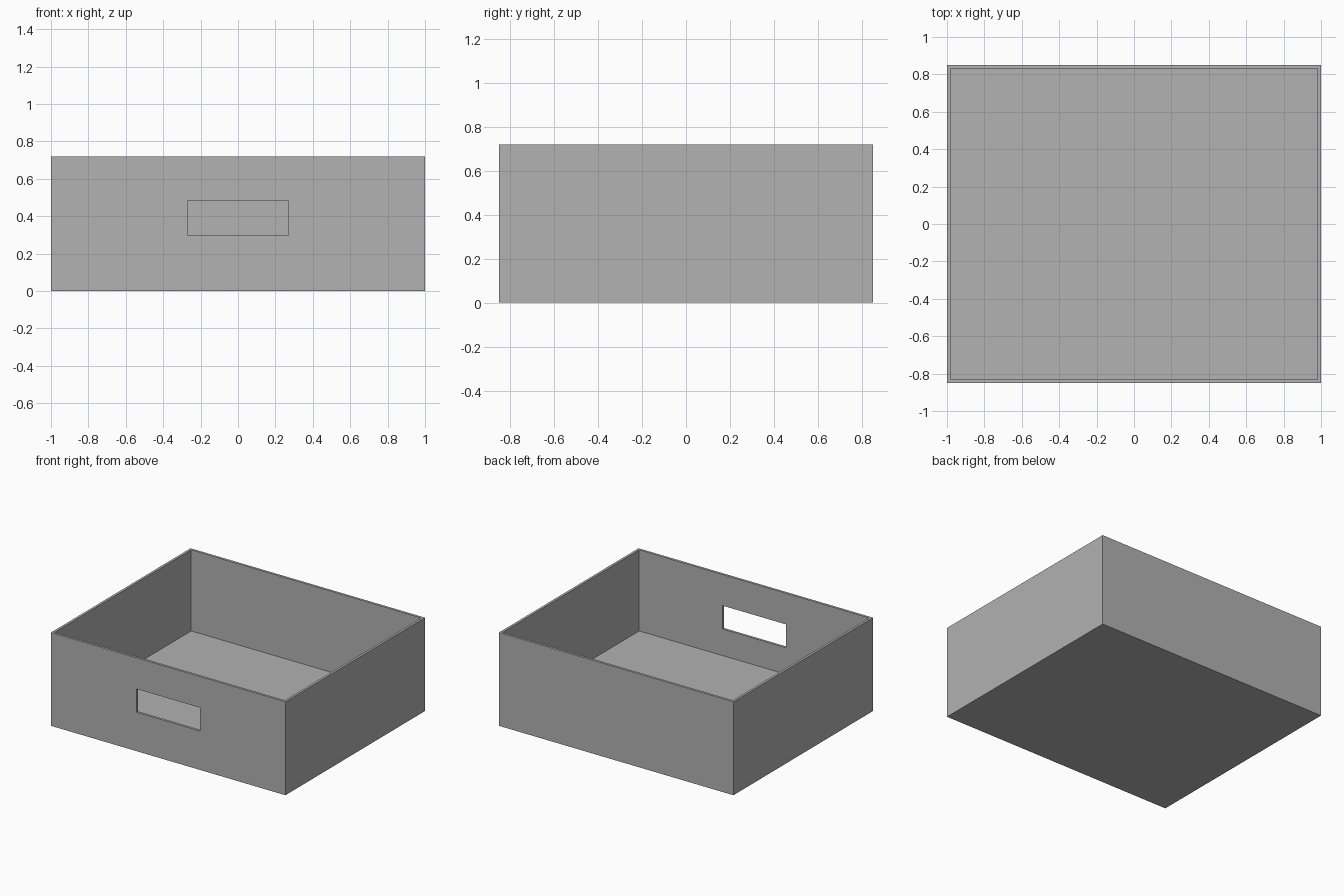
import bpy
import bmesh
from mathutils import Matrix, Vector

if "Cube" in bpy.data.objects:
    bpy.data.objects.remove(bpy.data.objects["Cube"], do_unlink=True)

WIDTH, DEPTH, HEIGHT = 2.0, 1.7, 0.72
WALL, FLOOR = 0.027, 0.095

grey = bpy.data.materials.new("plain grey")
grey.use_nodes = True
colour = (0.445, 0.445, 0.445, 1)
grey.diffuse_color = colour
grey.node_tree.nodes["Principled BSDF"].inputs["Base Color"].default_value = colour


def add_box(name, low, high, hollow=False):
    """Box between two corners, optionally hollowed from the top."""
    low, high = Vector(low), Vector(high)
    bm = bmesh.new()
    size = Matrix.Diagonal((*(high - low), 1))
    bmesh.ops.create_cube(bm, size=1, matrix=Matrix.Translation((low + high) / 2) @ size)
    if hollow:
        top = max(bm.faces, key=lambda f: f.calc_center_median().z)
        bmesh.ops.inset_region(bm, faces=[top], thickness=WALL)
        inner = bmesh.ops.extrude_discrete_faces(bm, faces=[top])["faces"][0]
        for v in inner.verts:
            v.co.z = FLOOR
    bmesh.ops.recalc_face_normals(bm, faces=bm.faces)
    mesh = bpy.data.meshes.new(name)
    bm.to_mesh(mesh)
    bm.free()
    mesh.materials.append(grey)
    obj = bpy.data.objects.new(name, mesh)
    bpy.context.collection.objects.link(obj)
    return obj


# Open tray with thin walls and a thicker floor
tray = add_box("drawer_box", (-WIDTH / 2, -DEPTH / 2, 0), (WIDTH / 2, DEPTH / 2, HEIGHT), hollow=True)

# Rectangular handle slot through the front wall
cutter = add_box("handle_slot_cutter", (-0.27, -DEPTH / 2 - 0.1, 0.30), (0.27, -DEPTH / 2 + 0.1, 0.48))
cutter.hide_render = True
cutter.hide_viewport = True
cutter.display_type = 'WIRE'

slot = tray.modifiers.new("handle_slot", 'BOOLEAN')
slot.operation = 'DIFFERENCE'
slot.solver = 'EXACT'
slot.object = cutter
